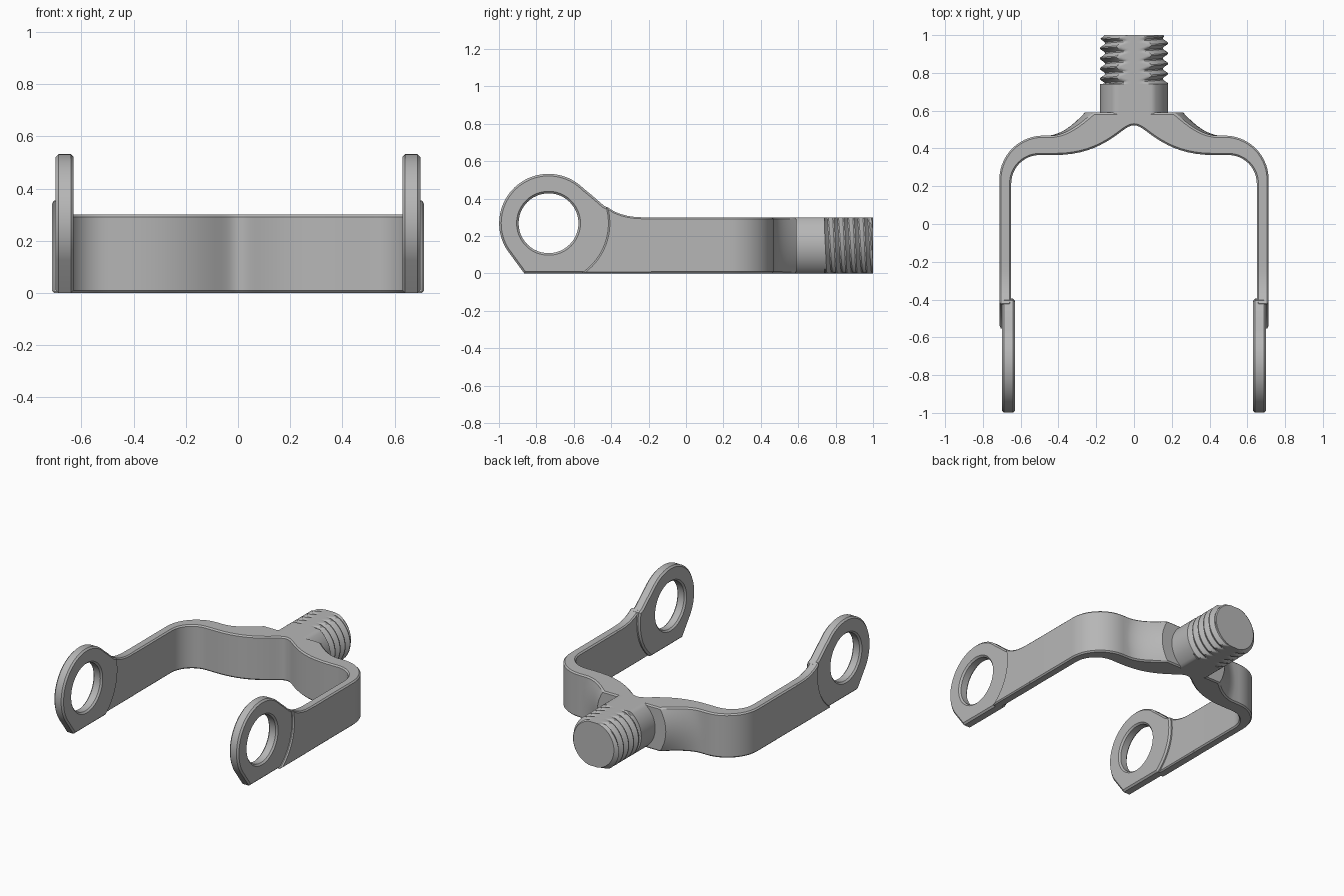
import bpy, bmesh, math
from mathutils import Vector
from mathutils.geometry import interpolate_bezier

if "Cube" in bpy.data.objects:
    bpy.data.objects.remove(bpy.data.objects["Cube"])

steel = bpy.data.materials.new("grey_steel")
steel.diffuse_color = (0.47, 0.47, 0.47, 1)
steel.use_nodes = True
steel.node_tree.nodes["Principled BSDF"].inputs["Base Color"].default_value = steel.diffuse_color

EAR_Y, EAR_Z = -0.735, 0.268      # eye centre
MID_Z, HEIGHT = 0.15, 0.30


def finish(bm, name, chamfer=0.0):
    bmesh.ops.remove_doubles(bm, verts=bm.verts, dist=1e-5)
    bmesh.ops.dissolve_degenerate(bm, edges=bm.edges, dist=1e-5)
    bmesh.ops.recalc_face_normals(bm, faces=bm.faces)
    if chamfer:
        sharp = [e for e in bm.edges if len(e.link_faces) == 2
                 and e.calc_face_angle(0) > math.radians(60)]
        bmesh.ops.bevel(bm, geom=sharp, offset=chamfer, segments=1,
                        affect='EDGES', clamp_overlap=True)
    me = bpy.data.meshes.new(name)
    bm.to_mesh(me)
    bm.free()
    me.materials.append(steel)
    ob = bpy.data.objects.new(name, me)
    bpy.context.collection.objects.link(ob)
    bpy.ops.object.select_all(action='DESELECT')
    ob.select_set(True)
    bpy.context.view_layer.objects.active = ob
    bpy.ops.object.shade_smooth_by_angle(angle=math.radians(28))
    return ob


def arc(cx, cy, r, a0, a1, n):
    pts = []
    for i in range(n + 1):
        a = math.radians(a0 + (a1 - a0) * i / n)
        pts.append((cx + r * math.cos(a), cy + r * math.sin(a)))
    return pts


def plate(name, loops, x0, x1, chamfer):
    """Extrude (y, z) loops, the later ones being holes, from x0 to x1."""
    bm = bmesh.new()
    edges = []
    for loop in loops:
        vs = [bm.verts.new((x0, y, z)) for y, z in loop]
        edges += [bm.edges.new((vs[i - 1], vs[i])) for i in range(len(vs))]
    bmesh.ops.triangle_fill(bm, edges=edges, use_beauty=True)
    ext = bmesh.ops.extrude_face_region(bm, geom=bm.faces[:])
    moved = [v for v in ext["geom"] if isinstance(v, bmesh.types.BMVert)]
    bmesh.ops.translate(bm, verts=moved, vec=(x1 - x0, 0, 0))
    return finish(bm, name, chamfer)


# Eye plates and the arm ends that carry them
ear_outline = (arc(EAR_Y, EAR_Z, 0.264, 45, 212, 36) + [(-0.865, 0.0)]
               + arc(EAR_Y, EAR_Z, 0.34, -52, 13, 16) + [(-0.44, 0.363), (-0.50, 0.415)])
ear_outline = [(y, max(z, 0.0)) for y, z in ear_outline]
ear_hole = arc(EAR_Y, EAR_Z, 0.16, 0, 352.5, 47)
arm_outline = (arc(EAR_Y, EAR_Z, 0.32, 16.5, -56.9, 18)
               + [(-0.18, 0.0), (-0.18, HEIGHT), (-0.24, HEIGHT), (-0.275, 0.302),
                  (-0.31, 0.307), (-0.345, 0.316), (-0.38, 0.329)])
for side, label in ((1, "right"), (-1, "left")):
    plate(label + "_eye_plate", [ear_outline, ear_hole], side * 0.63, side * 0.699, 0.011)
    plate(label + "_arm_end", [arm_outline], side * 0.65, side * 0.713, 0.008)


# Bent yoke strap with a boss that flares round the shank axis
def bezier(pts, n):
    return [(p.x, p.y) for p in interpolate_bezier(*[Vector((x, y, 0)) for x, y in pts], n)]


flare = bezier([(0.45, 0.468), (0.385, 0.475), (0.325, 0.52), (0.26, 0.59)], 9)
inner = (bezier([(0, 0.522), (0.02, 0.522), (0.035, 0.513), (0.06, 0.495)], 5)
         + bezier([(0.06, 0.495), (0.15, 0.425), (0.25, 0.365), (0.42, 0.365)], 11)[1:]
         + arc(0.50, 0.215, 0.15, 90, 0, 12) + [(0.65, -0.22)])
outer = [(0.713, -0.22)] + arc(0.48, 0.235, 0.233, 0, 90, 14)


def strap_outline(z):
    dz = z - MID_Z
    boss = [(math.sqrt(r * r - dz * dz), y) for r, y in flare]
    half = inner + outer + boss
    return half + [(-x, y) for x, y in reversed(half[1:])]


bm = bmesh.new()
layers = []
for k in range(11):
    z = HEIGHT * k / 10
    layers.append([bm.verts.new((x, y, z)) for x, y in strap_outline(z)])
for lo, hi in zip(layers, layers[1:]):
    for i in range(len(lo)):
        bm.faces.new((lo[i - 1], lo[i], hi[i], hi[i - 1]))
bm.faces.new(layers[0])
bm.faces.new(layers[-1])
finish(bm, "yoke_strap", 0.009)

# Shank and thread, both with flattened top and bottom
N = 72


def round_point(a, r, y):
    z = max(-MID_Z, min(MID_Z, -r * math.sin(a)))
    return (r * math.cos(a), y, MID_Z + z)


bm = bmesh.new()
rings = [[bm.verts.new(round_point(math.tau * i / N, 0.18, y)) for i in range(N)]
         for y in (0.56, 0.74)]
for i in range(N):
    bm.faces.new((rings[0][i - 1], rings[0][i], rings[1][i], rings[1][i - 1]))
for ring in rings:
    bm.faces.new(ring)
finish(bm, "shank")

START, END, PITCH = 0.738, 1.0, 0.054
CREST, ROOT = 0.18, 0.154
STEPS = 8
SHAPE = (0.0, 0.0, 0.35, 0.75, 1.0, 1.0, 0.75, 0.35)   # groove depth over one turn
TURNS = 7
bm = bmesh.new()
grid = []
for i in range(N + 1):
    a = math.tau * i / N
    col = []
    for k in range(STEPS * TURNS + 1):
        y = START + PITCH * (k / STEPS + i / N - 1)
        r = CREST - (CREST - ROOT) * SHAPE[k % STEPS]
        if y >= END:
            r = ROOT
        elif y <= START:
            r = CREST
        r = min(r, ROOT + max(0.0, END - y) * 1.2)     # lead-in chamfer
        col.append(bm.verts.new(round_point(a, r, max(START, min(END, y)))))
    grid.append(col)
for i in range(N):
    for k in range(STEPS * TURNS):
        bm.faces.new((grid[i][k], grid[i + 1][k], grid[i + 1][k + 1], grid[i][k + 1]))
for y, r in ((START, CREST), (END, ROOT)):
    bm.faces.new([bm.verts.new(round_point(math.tau * i / N, r, y)) for i in range(N)])
finish(bm, "thread")
